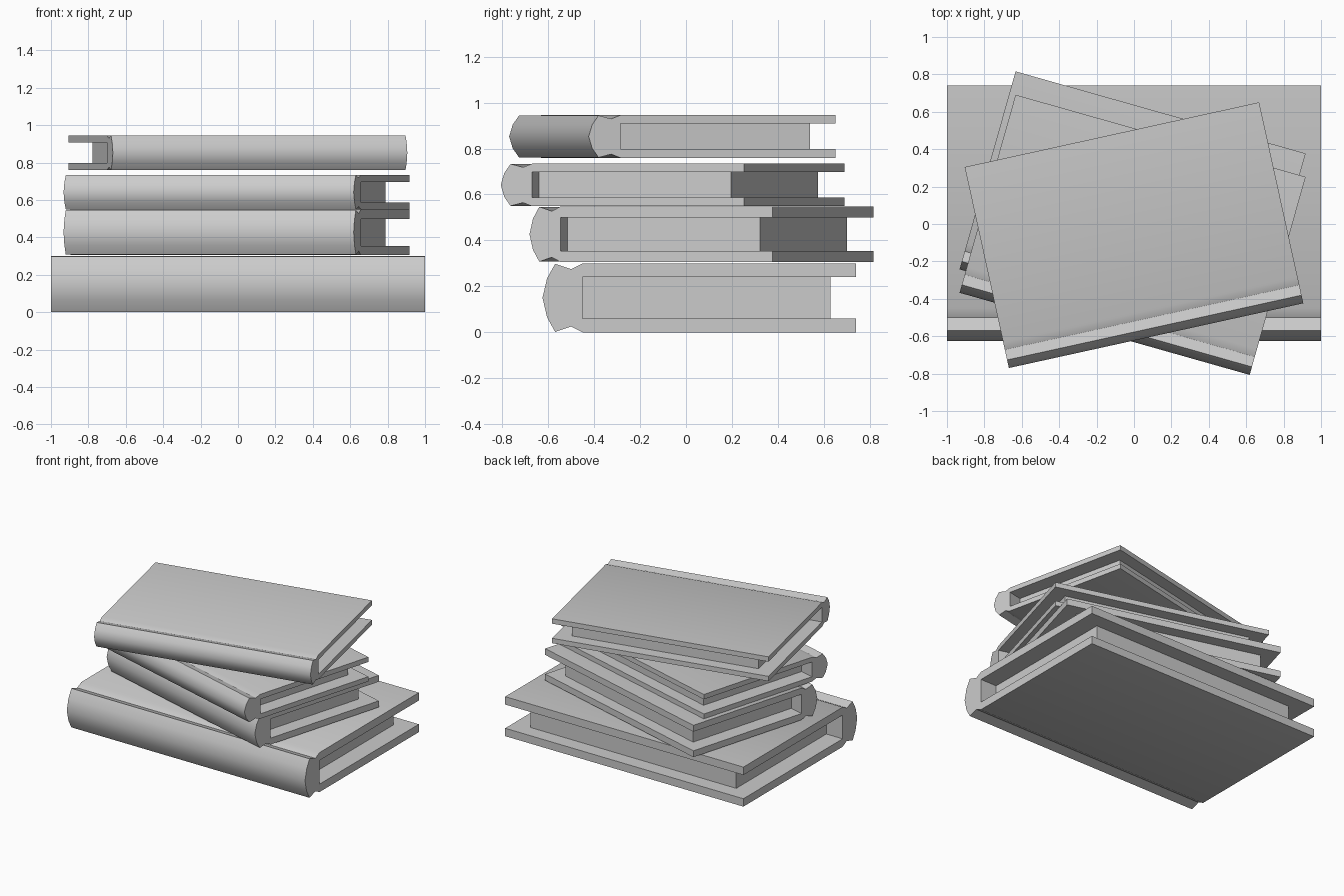
import bpy, bmesh, math

if "Cube" in bpy.data.objects:
    bpy.data.objects.remove(bpy.data.objects["Cube"])

# Upper half of the cover cross-section (y, height above the mid-plane)
HALF = [(-0.605, 0.085), (-0.57, 0.148), (-0.50, 0.125), (-0.45, 0.15),
        (0.74, 0.15), (0.74, 0.09), (-0.45, 0.09)]
PROFILE = [(-0.625, 0)] + HALF + [(y, -z) for y, z in reversed(HALF)]
PAGES = [(-0.45, -0.09), (0.63, -0.09), (0.63, 0.09), (-0.45, 0.09)]


def extrude(name, profile, half_len):
    """Closed y-z profile extruded along x, resting on z = 0."""
    bm = bmesh.new()
    face = bm.faces.new([bm.verts.new((-half_len, y, z + 0.15)) for y, z in profile])
    res = bmesh.ops.extrude_face_region(bm, geom=[face])
    moved = [v for v in res["geom"] if isinstance(v, bmesh.types.BMVert)]
    bmesh.ops.translate(bm, verts=moved, vec=(2 * half_len, 0, 0))
    bmesh.ops.recalc_face_normals(bm, faces=bm.faces)
    mesh = bpy.data.meshes.new(name)
    bm.to_mesh(mesh)
    bm.free()
    obj = bpy.data.objects.new(name, mesh)
    bpy.context.collection.objects.link(obj)
    return obj


def book(name, loc, turn, width, height):
    # Wrap-around cover with rounded spine, and the recessed page block
    parts = [extrude(name + "_cover", PROFILE, 1.0),
             extrude(name + "_pages", PAGES, 0.863)]
    for obj in parts:
        obj.location = loc
        obj.rotation_euler.z = math.radians(turn)
        obj.scale = (width, width, height)
    bpy.ops.object.select_all(action='DESELECT')
    parts[0].select_set(True)
    bpy.context.view_layer.objects.active = parts[0]
    bpy.ops.object.shade_smooth_by_angle(angle=math.radians(30))


# Stack from bottom to top; recentre y of the whole pile is already in the offsets
book("bottom_book", (0, 0, 0), 0, 1, 1)
book("second_book", (-0.02, 0.0225, 0.306), -15.8, 0.806, 0.806)
book("third_book", (-0.02, -0.1025, 0.549), -15.8, 0.806, 0.617)
book("top_book", (0.01, -0.105, 0.76), 12.4, 0.806, 0.617)
